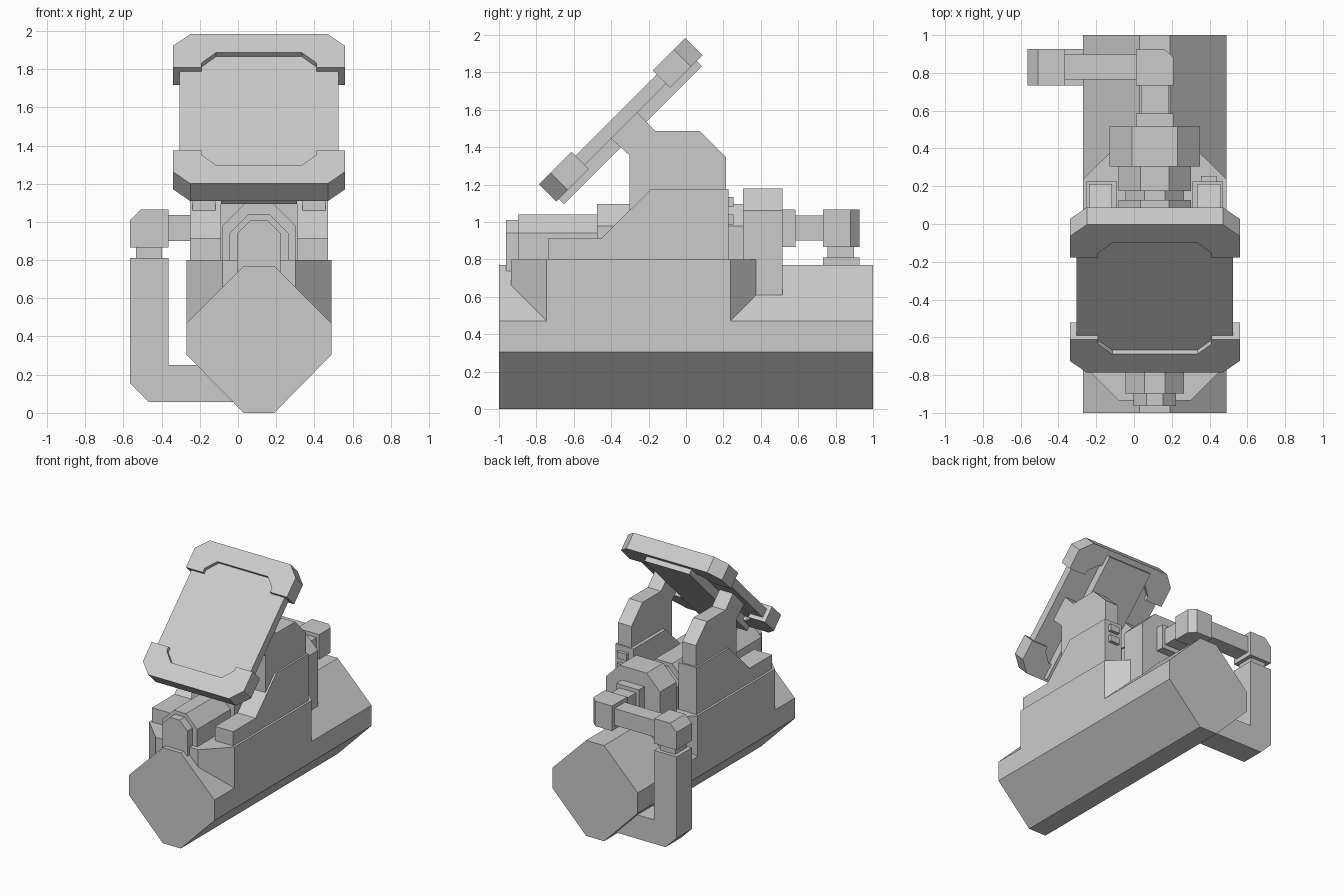
import bpy, bmesh
from math import sqrt

if "Cube" in bpy.data.objects:
    bpy.data.objects.remove(bpy.data.objects["Cube"])

CX = 0.11           # symmetry centre of the main body
R2 = sqrt(2)

# Plane mappings: profile (u, v) extruded along w
XZ = lambda u, v, w: (u, w, v)
YZ = lambda u, v, w: (w, u, v)
XY = lambda u, v, w: (u, v, w)
TILT = lambda u, v, w: (u, (v - w) / R2, (v + w) / R2)   # 45 degree panel


def prism(name, pts, a, b, f):
    bm = bmesh.new()
    lo = [bm.verts.new(f(u, v, a)) for u, v in pts]
    hi = [bm.verts.new(f(u, v, b)) for u, v in pts]
    bm.faces.new(lo)
    bm.faces.new(hi[::-1])
    n = len(pts)
    for i in range(n):
        j = (i + 1) % n
        bm.faces.new((lo[i], hi[i], hi[j], lo[j]))
    bmesh.ops.recalc_face_normals(bm, faces=bm.faces)
    me = bpy.data.meshes.new(name)
    bm.to_mesh(me)
    bm.free()
    ob = bpy.data.objects.new(name, me)
    bpy.context.collection.objects.link(ob)
    return ob


def rect(u0, u1, v0, v1):
    return [(u0, v0), (u1, v0), (u1, v1), (u0, v1)]


def box(name, x0, x1, y0, y1, z0, z1):
    return prism(name, rect(x0, x1, y0, y1), z0, z1, XY)


def sym(half):
    """Mirror half a profile, given as (offset, v), about the body centre."""
    return [(CX + o, v) for o, v in half] + [(CX - o, v) for o, v in half[::-1]]


def arch(name, hw, z0, z1, ch, y0, y1):
    """Block along y with two chamfered top edges."""
    return prism(name, sym([(hw, z0), (hw, z1 - ch), (hw - ch, z1)]), y0, y1, XZ)


# Faceted lower body and the raised deck on top of it
prism("lower_body", sym([(0.08, 0), (0.38, 0.305), (0.38, 0.47), (0.08, 0.77)]), -1, 1, XZ)
prism("deck", sym([(0.19, -0.935), (0.38, -0.745), (0.38, 0.237), (0.235, 0.38)]), 0.4, 0.8, XY)

# Stepped central barrel
arch("barrel_nose", 0.113, 0.735, 1.01, 0.07, -0.963, -0.88)
arch("barrel_core", 0.155, 0.75, 1.04, 0.10, -0.898, 0.31)
arch("barrel_sleeve", 0.192, 0.75, 1.095, 0.117, -0.475, 0.128)
arch("barrel_rear_ring", 0.192, 0.75, 1.095, 0.117, 0.176, 0.31)
arch("rear_block", 0.24, 0.58, 1.18, 0.12, 0.305, 0.517)

# Side plates and the panel brackets standing on them
plate = [(-0.735, 0.78), (-0.735, 0.915), (-0.45, 0.915), (-0.185, 1.177),
         (0.226, 1.177), (0.226, 0.78)]
bracket = [(-0.303, 0.95), (-0.303, 1.357), (-0.40, 1.445), (-0.262, 1.587),
           (-0.165, 1.487), (0.073, 1.487), (0.213, 1.347), (0.213, 0.95)]
for side, s in (("left", -1), ("right", 1)):
    prism(side + "_side_plate", plate, CX + s * 0.2, CX + s * 0.362, YZ)
    prism(side + "_bracket", bracket, CX + s * 0.227, CX + s * 0.347, YZ)

# Two small buttons behind the right plate
for i, z in enumerate((0.987, 1.08)):
    box(f"button_{i + 1}", 0.355, 0.44, 0.2, 0.253, z, z + 0.053)

# Tilted panel: slab, back plate and two notched end caps
prism("panel_slab", rect(CX - 0.415, CX + 0.415, 0.35, 1.34), 1.305, 1.375, TILT)
prism("panel_back_plate", rect(CX - 0.2, CX + 0.2, 0.3125, 1.357), 1.235, 1.306, TILT)
cap = [(0.36, 0), (0.45, 0.087), (0.45, 0.246), (0.3, 0.246), (0.3, 0.213), (0.225, 0.137)]
for name, end, d in (("lower_cap", 0.293, 1), ("upper_cap", 1.4, -1)):
    prism(name, sym([(o, end + d * v) for o, v in cap]), 1.275, 1.405, TILT)

# Rear pipe: collar, straight, elbow, cross run, elbow, neck, down run
box("pipe_collar", 0.01, 0.21, 0.5, 0.585, 0.865, 1.066)
box("pipe_straight", 0.037, 0.185, 0.57, 0.75, 0.9, 1.035)
prism("rear_elbow", [(0.01, 0.733), (0.21, 0.733), (0.21, 0.88), (0.16, 0.927), (0.01, 0.927)],
      0.865, 1.066, XY)
box("cross_pipe", -0.38, 0.02, 0.764, 0.897, 0.9, 1.035)
prism("left_elbow", [(-0.565, 0.865), (-0.365, 0.865), (-0.365, 1.066), (-0.507, 1.066),
                     (-0.565, 1.008)], 0.733, 0.927, XZ)
box("pipe_neck", -0.533, -0.397, 0.756, 0.898, 0.8, 0.88)
prism("down_pipe", [(-0.565, 0.81), (-0.365, 0.81), (-0.365, 0.25), (0, 0.25), (0, 0.057),
                    (-0.467, 0.057), (-0.565, 0.155)], 0.733, 0.927, XZ)
